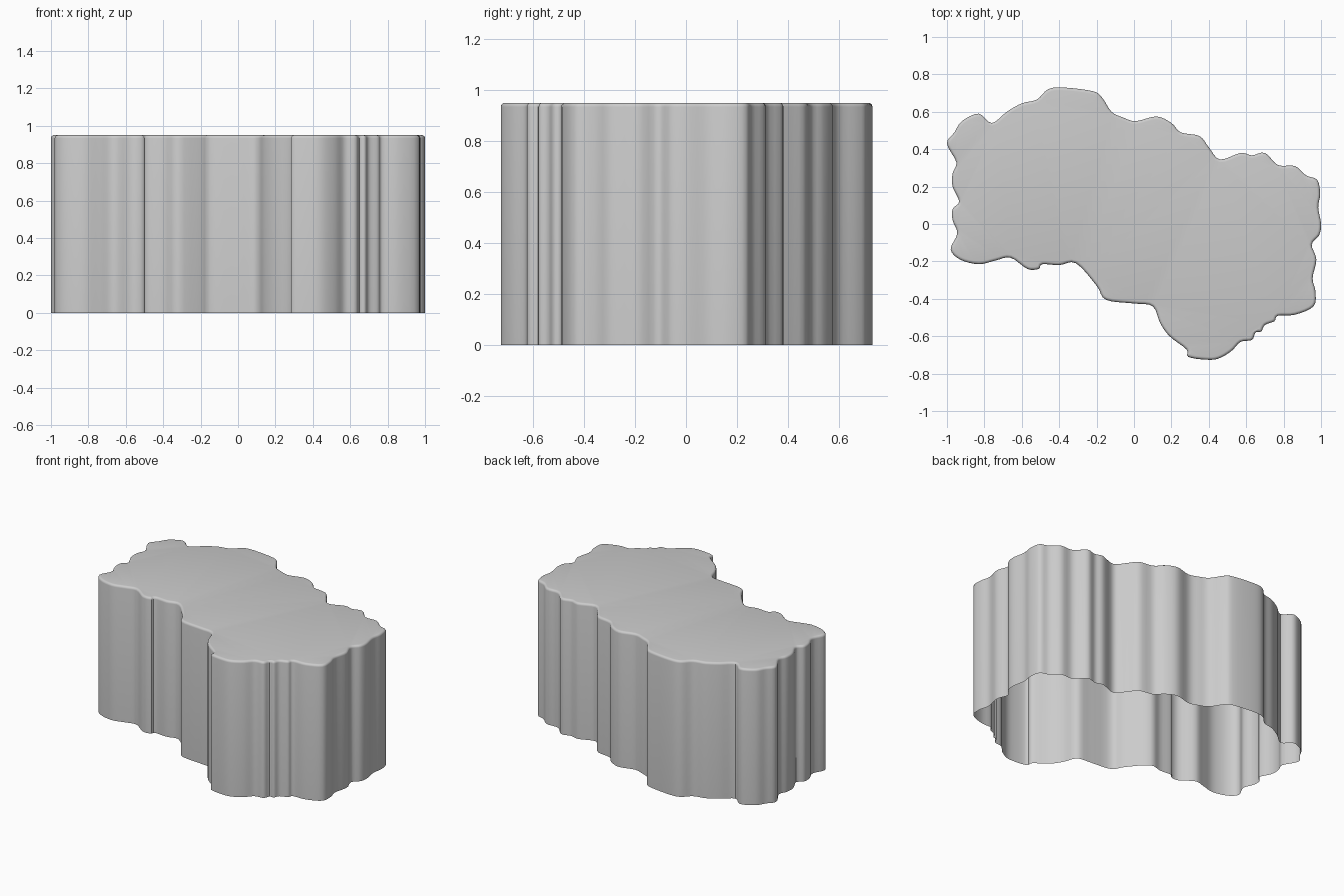
import bpy, bmesh, math
from mathutils import Vector

if "Cube" in bpy.data.objects:
    bpy.data.objects.remove(bpy.data.objects["Cube"])

HEIGHT, ROUND, STEPS = 0.95, 0.016, 4

# Lumpy outline seen from above, clockwise from the left corner
outline = [
    (-1.0, .43), (-.96, .49), (-.92, .55), (-.83, .59), (-.76, .54), (-.68, .60),
    (-.60, .645), (-.52, .665), (-.46, .72), (-.38, .73), (-.22, .71), (-.17, .675),
    (-.12, .60), (-.06, .57), (.01, .55), (.12, .575), (.20, .54), (.25, .49),
    (.35, .47), (.40, .41), (.46, .345), (.57, .38), (.63, .367), (.70, .38),
    (.77, .315), (.86, .31), (.92, .26), (.98, .235), (.995, .16), (.985, .09),
    (1.0, .0), (.99, -.06), (.95, -.11), (.975, -.19), (.955, -.29), (.97, -.36),
    (.96, -.44), (.86, -.485), (.77, -.49), (.75, -.52), (.70, -.54), (.68, -.575),
    (.65, -.58), (.63, -.62), (.57, -.63), (.52, -.68), (.45, -.72), (.38, -.725),
    (.29, -.71), (.28, -.67), (.19, -.60), (.14, -.53), (.10, -.44), (.0, -.425),
    (-.15, -.405), (-.20, -.33), (-.31, -.21), (-.40, -.22), (-.49, -.215),
    (-.51, -.24), (-.57, -.24), (-.66, -.18), (-.74, -.195), (-.83, -.215),
    (-.93, -.19), (-.98, -.135), (-.945, -.05), (-.97, .02), (-.97, .08),
    (-.935, .12), (-.97, .20), (-.97, .27), (-.95, .33)]


def smooth_loop(points, steps):
    """Closed Catmull-Rom curve through the points."""
    p = [Vector(q) for q in points]
    n, out = len(p), []
    for i in range(n):
        a, b, c, d = p[i - 1], p[i], p[(i + 1) % n], p[(i + 2) % n]
        for k in range(steps):
            t = k / steps
            out.append(0.5 * (2 * b + (c - a) * t + (2 * a - 5 * b + 4 * c - d) * t * t
                              + (3 * b - a - 3 * c + d) * t ** 3))
    return out


def inset(loop, amount):
    """Shift a clockwise loop inwards along its normals."""
    n, out = len(loop), []
    for i, p in enumerate(loop):
        tan = (loop[(i + 1) % n] - loop[i - 1]).normalized()
        out.append(p + Vector((tan.y, -tan.x)) * amount)
    return out


loop = smooth_loop(outline, STEPS)
bm = bmesh.new()

# Walls from the open bottom up to the rounded top edge
levels = [(0, 0)]
for k in range(5):
    a = k / 4 * math.pi / 2
    levels.append((ROUND * (1 - math.cos(a)), HEIGHT - ROUND + ROUND * math.sin(a)))
rings = [[bm.verts.new((p.x, p.y, z)) for p in inset(loop, d)] for d, z in levels]
n = len(loop)
for low, high in zip(rings, rings[1:]):
    for i in range(n):
        j = (i + 1) % n
        bm.faces.new((low[j], low[i], high[i], high[j]))

# Flat top cap
bm.faces.new(rings[-1][::-1])
bmesh.ops.triangulate(bm, faces=[f for f in bm.faces if len(f.verts) > 4])

mesh = bpy.data.meshes.new("lumpy_block")
bm.to_mesh(mesh)
bm.free()
block = bpy.data.objects.new("lumpy_block", mesh)
bpy.context.collection.objects.link(block)
bpy.context.view_layer.objects.active = block
block.select_set(True)
bpy.ops.object.shade_smooth_by_angle(angle=math.radians(35))
